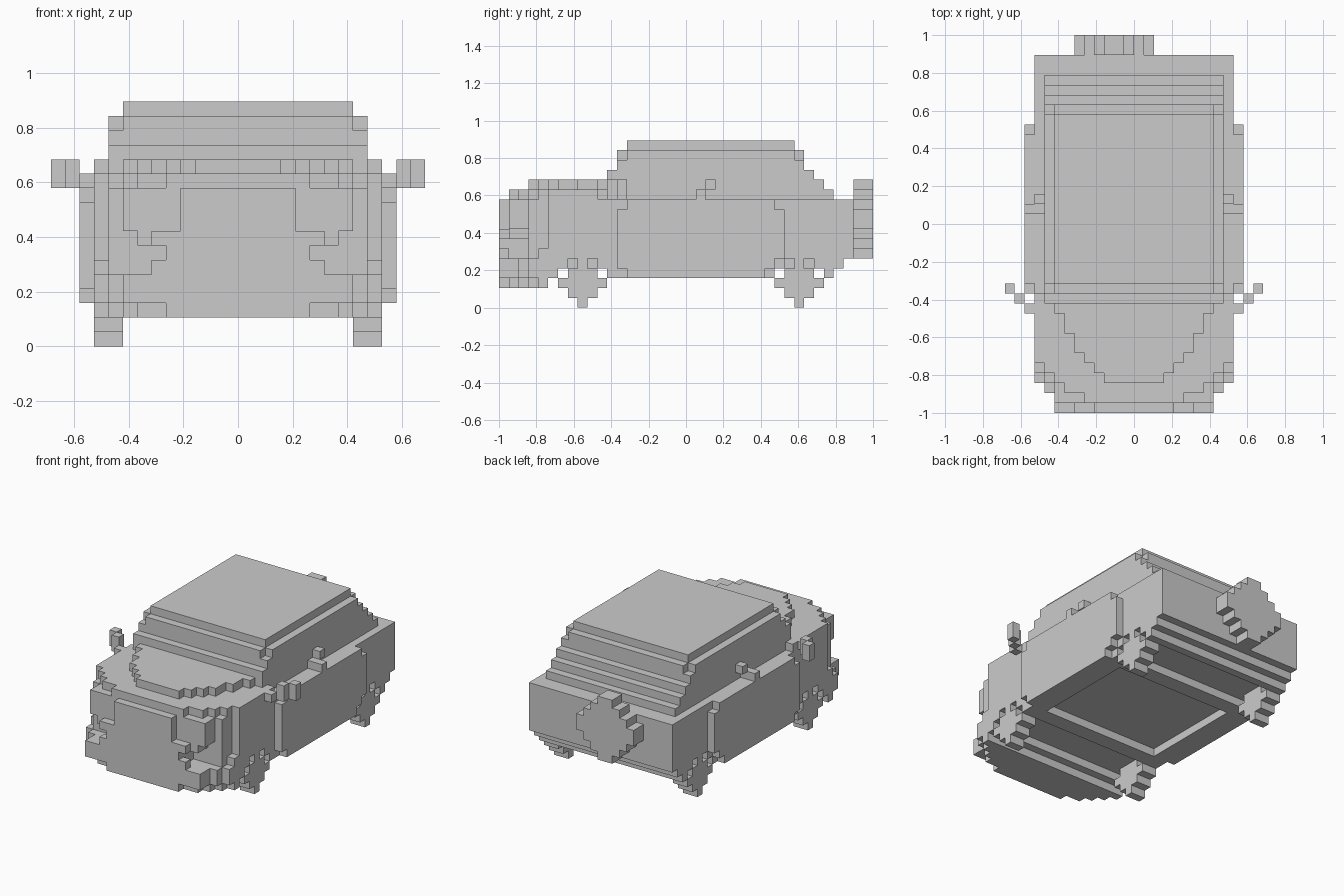
import bpy, bmesh

if "Cube" in bpy.data.objects:
    bpy.data.objects.remove(bpy.data.objects["Cube"])

U = 1 / 19  # edge of one block


def cells(box):
    x0, x1, y0, y1, z0, z1 = box
    return {(x, y, z) for x in range(x0, x1) for y in range(y0, y1) for z in range(z0, z1)}


def mid(h, y0, y1, z0, z1):
    """Box centred on x = 0 with half width h."""
    return (-h, h, y0, y1, z0, z1)


SIDES = [((1, 0, 0), [(1, 0, 0), (1, 1, 0), (1, 1, 1), (1, 0, 1)]),
         ((-1, 0, 0), [(0, 0, 0), (0, 0, 1), (0, 1, 1), (0, 1, 0)]),
         ((0, 1, 0), [(0, 1, 0), (0, 1, 1), (1, 1, 1), (1, 1, 0)]),
         ((0, -1, 0), [(0, 0, 0), (1, 0, 0), (1, 0, 1), (0, 0, 1)]),
         ((0, 0, 1), [(0, 0, 1), (1, 0, 1), (1, 1, 1), (0, 1, 1)]),
         ((0, 0, -1), [(0, 0, 0), (0, 1, 0), (1, 1, 0), (1, 0, 0)])]


def part(name, boxes, cuts=(), mirror=False):
    """Skin the union of block boxes minus cuts, with flat areas merged."""
    solid = set().union(*map(cells, boxes)).difference(*map(cells, cuts))
    if mirror:
        solid |= {(-x - 1, y, z) for x, y, z in solid}
    bm, verts = bmesh.new(), {}
    for c in solid:
        for d, corners in SIDES:
            if tuple(a + b for a, b in zip(c, d)) in solid:
                continue
            face = []
            for k in corners:
                p = tuple(a + b for a, b in zip(c, k))
                if p not in verts:
                    verts[p] = bm.verts.new([v * U for v in p])
                face.append(verts[p])
            bm.faces.new(face)
    bmesh.ops.dissolve_limit(bm, angle_limit=0.01, verts=bm.verts[:], edges=bm.edges[:])
    bmesh.ops.triangulate(bm, faces=[f for f in bm.faces if len(f.verts) > 4])
    me = bpy.data.meshes.new(name)
    bm.to_mesh(me)
    bm.free()
    bpy.context.collection.objects.link(bpy.data.objects.new(name, me))


# main body with stepped tail, wheel channels, wheel pockets and floor recess
arches = []
for c in (-11, 11):
    arches.append(mid(10, c - 2, c + 3, 0, 4))
    arches += [(x, x + 2, c - 1, c + 2, 4, 5) for x in (-10, 8)]
part("body",
     [mid(10, -14, 15, 3, 4), mid(10, -14, 16, 4, 5), mid(10, -14, 17, 5, 11), mid(10, -14, -7, 11, 12)],
     arches + [mid(8, -6, 7, 3, 4)])

# rounded nose with fog light hollows low down and a rounded bonnet lip on top
hollows = []
for s in (-1, 1):
    for a, b, z0, z1 in ((5, 6, 5, 8), (6, 7, 5, 7), (7, 8, 5, 8)):
        hollows.append((min(a * s, b * s), max(a * s, b * s), -18, -16, z0, z1))
part("nose", [mid(h, y, -14, 5, 11) for h, y in ((9, -16), (8, -17), (7, -18))] +
     [mid(10, -15, -14, 5, 6)] +
     [mid(h, y, -14, 11, 12) for h, y in ((9, -15), (8, -16), (7, -17), (5, -18))], hollows)
part("headlights", [(4, 8, -18, -16, 8, 11)], mirror=True)

# bumper with a narrower lip beneath
part("bumper",
     [mid(h, y, -14, 3, 5) for h, y in ((8, -19), (9, -17), (10, -16))] +
     [mid(h, y, -14, 2, 3) for h, y in ((5, -19), (7, -18), (8, -17), (9, -16), (10, -15))])

# grille that widens towards the bumper
part("grille", [mid(4, -19, -18, 5, 11), mid(6, -19, -18, 7, 8),
                mid(5, -19, -18, 6, 7), mid(6, -19, -18, 5, 6)])

# raised hood tapering to the front
part("hood", [mid(h, y, -7, 12, 13) for h, y in
              ((3, -16), (4, -15), (5, -14), (6, -13), (7, -11), (8, -9))])

# cabin in steps and roof
part("cabin", [mid(9, -8, 15, 11, 12), mid(9, -8, 14, 12, 13), mid(9, -8, 13, 13, 14),
               mid(9, -7, 12, 14, 15), mid(9, -6, 11, 15, 16), mid(8, -7, 12, 15, 16)])
part("roof", [mid(8, -6, 11, 16, 17)])

# door panels, handles and mirrors on both sides
part("door_panels", [(10, 11, -6, 8, 3, 4), (10, 11, -7, 9, 4, 5),
                     (10, 11, -7, 10, 5, 10), (10, 11, -6, 9, 10, 11)], mirror=True)
part("door_handles", [(9, 11, 1, 2, 11, 12), (9, 10, 2, 3, 12, 13)], mirror=True)
part("side_mirrors", [(10, 11, -9, -8, 11, 12), (11, 12, -8, -7, 11, 13),
                      (12, 13, -7, -6, 11, 13)], mirror=True)

# diamond-shaped wheels
for label, y in (("front", -11), ("rear", 11)):
    part(label + "_wheels", [(8, 10, y - r, y + r + 1, r, 5 - r) for r in range(3)], mirror=True)

# spare wheel hung off centre on the tail
part("spare_wheel", [(-2 - r, -2 + r, 17, 19, 4 + r, 14 - r) for r in range(1, 5)])
